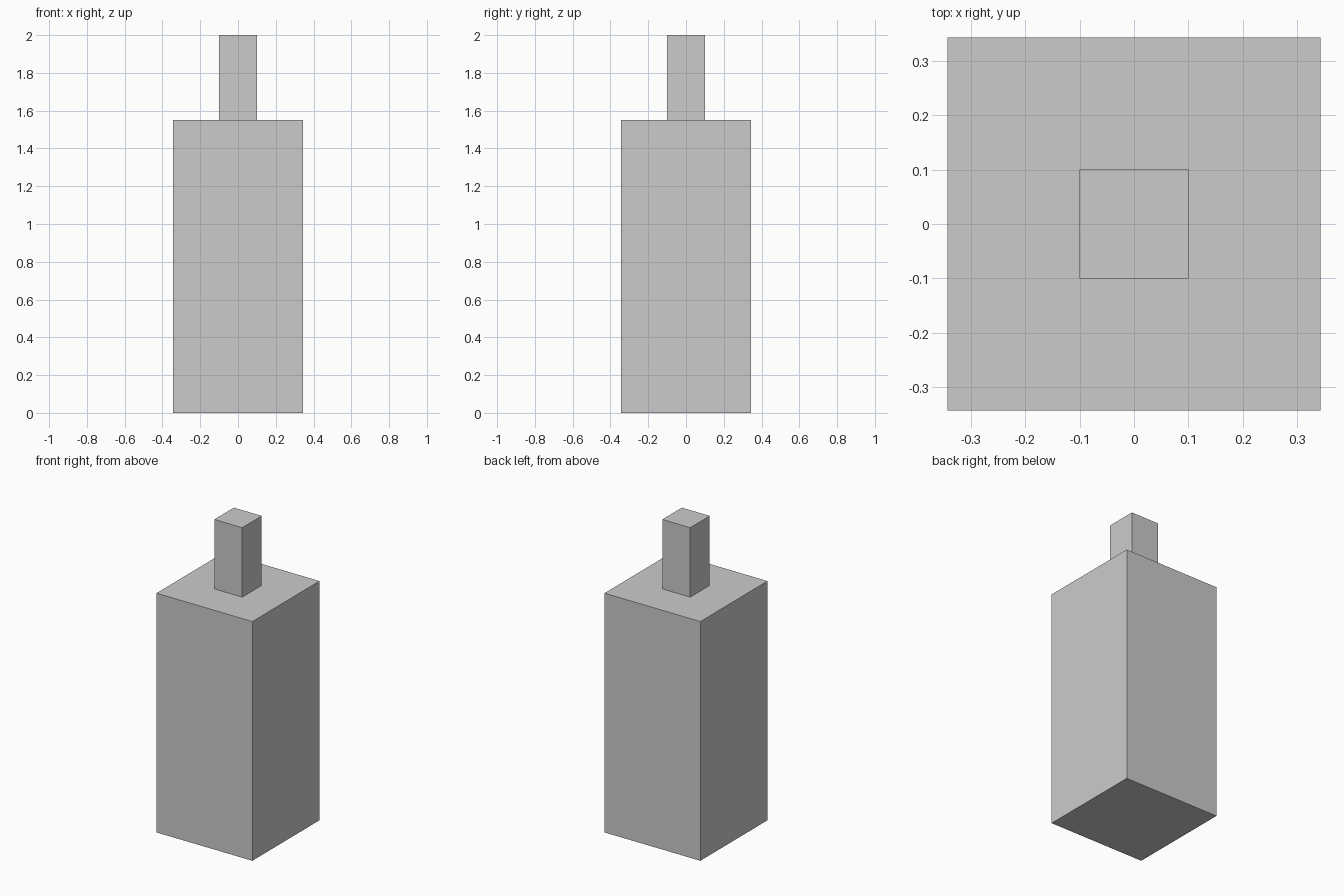
import bpy

if "Cube" in bpy.data.objects:
    bpy.data.objects.remove(bpy.data.objects["Cube"])


def box(name, width, z_bottom, z_top):
    """Square upright box centred on the z axis."""
    bpy.ops.mesh.primitive_cube_add(size=1, location=(0, 0, (z_bottom + z_top) / 2))
    obj = bpy.context.object
    obj.name = name
    obj.scale = (width, width, z_top - z_bottom)
    bpy.ops.object.transform_apply(location=False, rotation=False, scale=True)
    return obj


# Square bottle: wide body with a narrow neck standing on its top
box("body", 0.687, 0.0, 1.55)
box("neck", 0.20, 1.55, 2.0)
